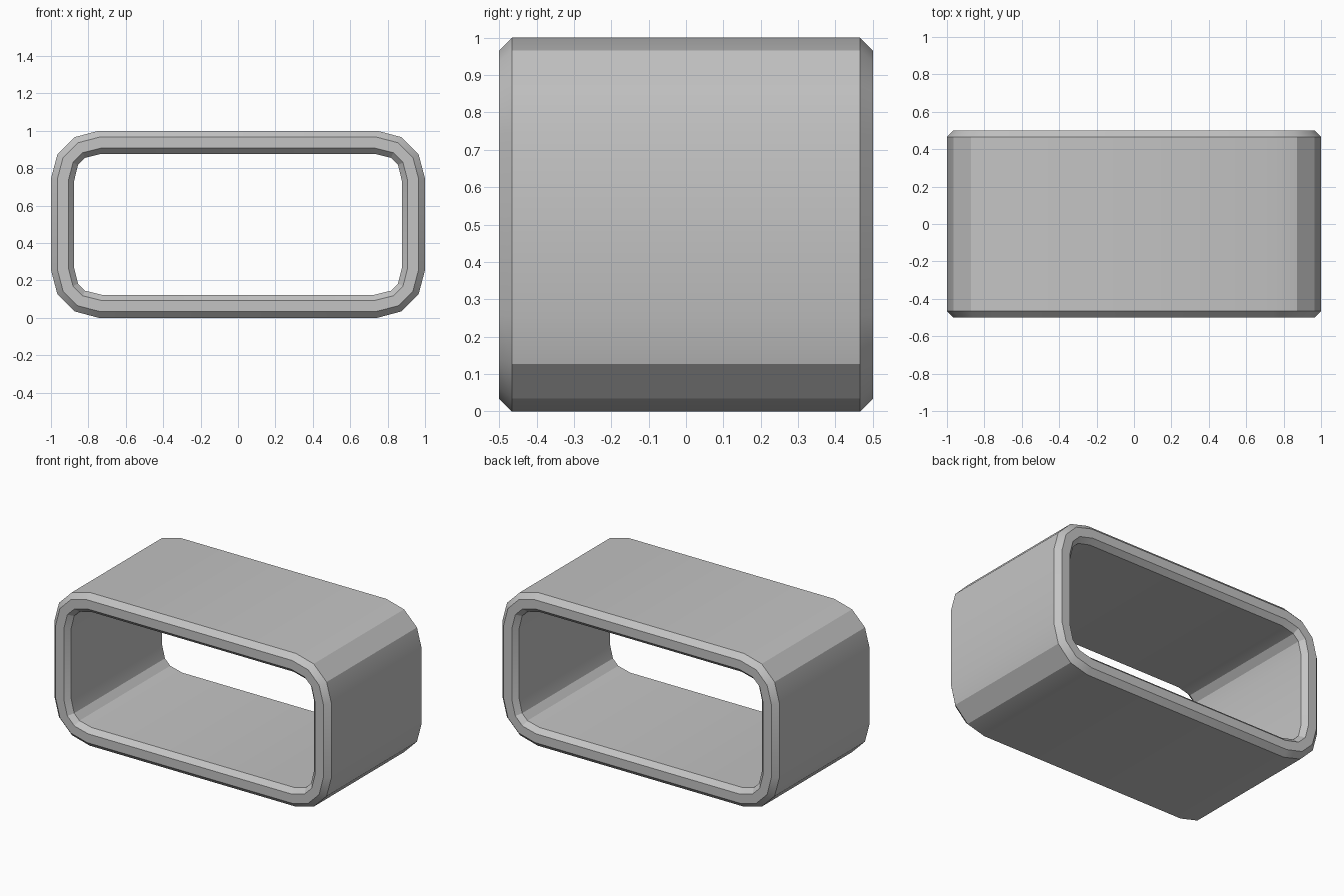
import bpy
import bmesh
import math

default = bpy.data.objects.get("Cube")
if default:
    bpy.data.objects.remove(default, do_unlink=True)

# Plain grey material
grey = bpy.data.materials.new("plain_grey")
grey.use_nodes = True
colour = (0.55, 0.55, 0.55, 1.0)
grey.diffuse_color = colour
grey.node_tree.nodes["Principled BSDF"].inputs["Base Color"].default_value = colour


def outline(inset):
    """Rounded rectangle (x, z), shrunk inwards by inset."""
    a = (1 - inset, 0.245 - 0.13 * inset)
    b = (0.966 - 0.9 * inset, 0.3725 - 0.45 * inset)
    # The corner is symmetric about its diagonal
    corner = [a, b] + [(z + 0.5, x - 0.5) for x, z in (b, a)]
    right = corner[::-1] + [(x, -z) for x, z in corner]
    return right + [(-x, z) for x, z in reversed(right)]


# Wall cross-section as (inset, depth): chamfered on both rims
half = [(0.0, 0.466), (0.034, 0.5), (0.093, 0.5), (0.123, 0.468)]
section = half + [(d, -y) for d, y in reversed(half)]

bm = bmesh.new()
rings = [[bm.verts.new((x, y, z + 0.5)) for x, z in outline(d)]
         for d, y in section]
for i, ring in enumerate(rings):
    following = rings[(i + 1) % len(rings)]
    for j in range(len(ring)):
        k = (j + 1) % len(ring)
        bm.faces.new((ring[j], ring[k], following[k], following[j]))
bmesh.ops.recalc_face_normals(bm, faces=bm.faces)

mesh = bpy.data.meshes.new("rounded_sleeve")
bm.to_mesh(mesh)
bm.free()
mesh.materials.append(grey)
sleeve = bpy.data.objects.new("rounded_sleeve", mesh)
bpy.context.scene.collection.objects.link(sleeve)

# Soft shallow bends, crisp chamfers
bpy.ops.object.select_all(action="DESELECT")
sleeve.select_set(True)
bpy.context.view_layer.objects.active = sleeve
bpy.ops.object.shade_smooth_by_angle(angle=math.radians(22))
